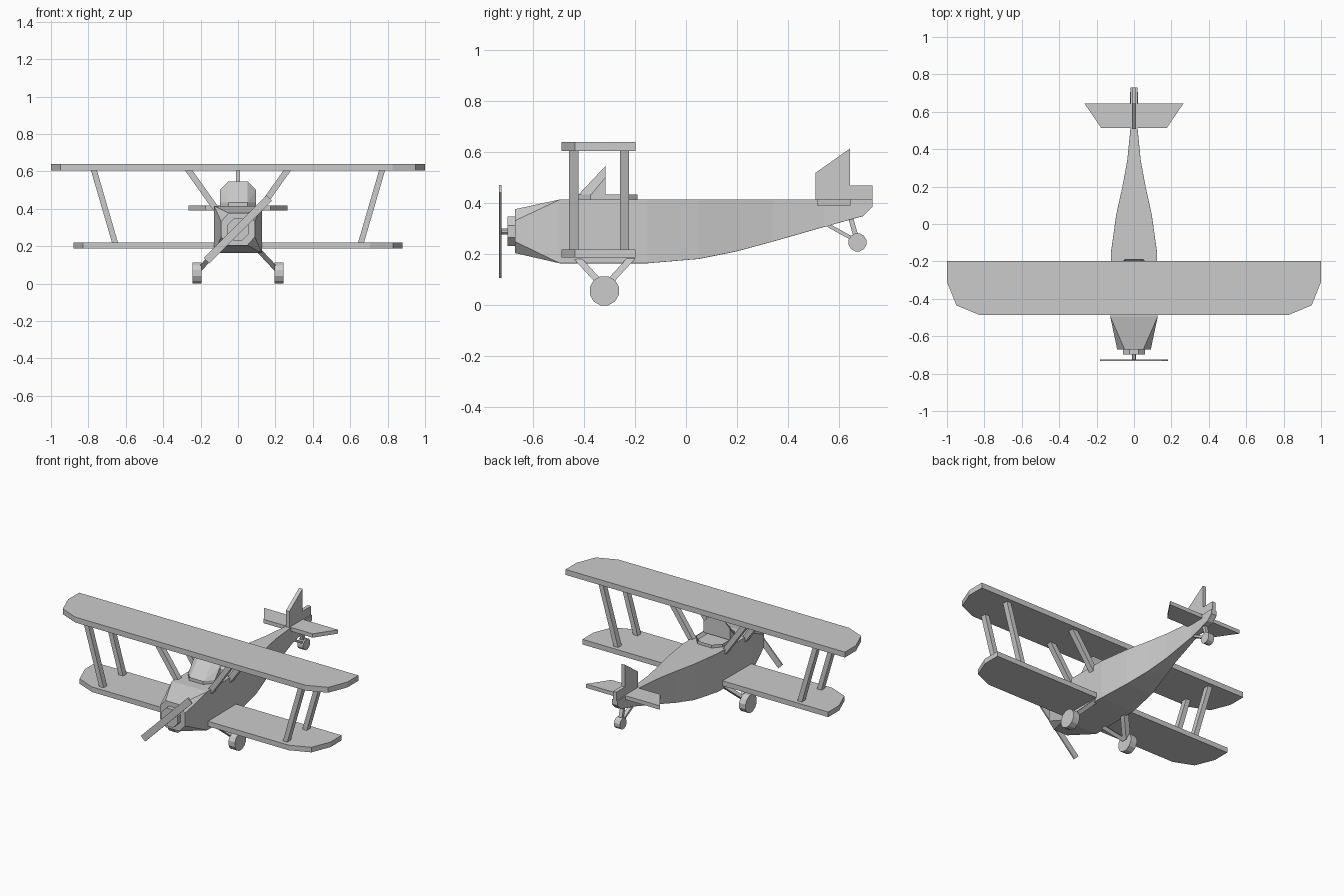
import bpy, bmesh
from math import pi, cos
from mathutils import Vector, Matrix

if "Cube" in bpy.data.objects:
    bpy.data.objects.remove(bpy.data.objects["Cube"])


def finish(bm, name):
    bmesh.ops.recalc_face_normals(bm, faces=bm.faces)
    me = bpy.data.meshes.new(name)
    bm.to_mesh(me)
    bm.free()
    ob = bpy.data.objects.new(name, me)
    bpy.context.collection.objects.link(ob)
    return ob


def loft(name, rings):
    """Closed skin through rings of equal vertex count."""
    bm = bmesh.new()
    vs = [[bm.verts.new(p) for p in r] for r in rings]
    n = len(vs[0])
    for a, b in zip(vs, vs[1:]):
        for i in range(n):
            j = (i + 1) % n
            bm.faces.new((a[i], a[j], b[j], b[i]))
    bm.faces.new(vs[0])
    bm.faces.new(vs[-1][::-1])
    return finish(bm, name)


def plate(name, half, z0, z1):
    """Flat symmetric plate from a right-hand (x, y) outline."""
    pts = half + [(-x, y) for x, y in reversed(half)]
    return loft(name, [[(x, y, z) for x, y in pts] for z in (z0, z1)])


def disc(name, centre, apothem, width, sides, axis):
    bm = bmesh.new()
    r = apothem / cos(pi / sides)
    turn = Matrix.Rotation(pi / 2, 4, 'Y' if axis == 'X' else 'X')
    m = Matrix.Translation(centre) @ turn @ Matrix.Rotation(pi / sides, 4, 'Z')
    bmesh.ops.create_cone(bm, cap_ends=True, segments=sides, radius1=r,
                          radius2=r, depth=width, matrix=m)
    return finish(bm, name)


def strut(name, a, b, wx, wy):
    """Bar whose ends are cut level, wx by wy in plan."""
    corners = [(-wx, -wy), (wx, -wy), (wx, wy), (-wx, wy)]
    return loft(name, [[(p[0] + x / 2, p[1] + y / 2, p[2]) for x, y in corners]
                       for p in (a, b)])


# Fuselage: octagonal nose blending to a tapering box
def section(y, w, zb, zt, cx=0.0, cz=0.0):
    e = 0.0005
    cx, cz = max(cx, e), max(cz, e)
    half = [(w - cx, zt), (w, zt - cz), (w, zb + cz), (w - cx, zb)]
    return [(x, y, z) for x, z in half] + [(-x, y, z) for x, z in reversed(half)]


loft("fuselage", [
    section(-0.67, 0.09, 0.205, 0.377, 0.04, 0.045),
    section(-0.495, 0.127, 0.165, 0.415),
    section(-0.15, 0.123, 0.165, 0.415),
    section(0.05, 0.095, 0.182, 0.415),
    section(0.20, 0.062, 0.212, 0.415),
    section(0.34, 0.036, 0.25, 0.415),
    section(0.54, 0.016, 0.307, 0.415),
    section(0.695, 0.020, 0.35, 0.415),
    section(0.73, 0.020, 0.385, 0.415)])

# Nose, shaft and propeller
disc("nose_hub", (0, -0.682, 0.29), 0.058, 0.034, 8, 'Y')
disc("propeller_shaft", (0, -0.712, 0.29), 0.012, 0.035, 8, 'Y')
bm = bmesh.new()
bmesh.ops.create_cube(bm, size=1, matrix=Matrix.Translation((0, -0.728, 0.29))
                      @ Matrix.Rotation(-pi / 4, 4, 'Y')
                      @ Matrix.Diagonal((0.475, 0.008, 0.042, 1)))
finish(bm, "propeller")

# Wings with clipped front corners
for name, w, z0, z1 in (("upper_wing", 1.0, 0.605, 0.64),
                        ("lower_wing", 0.88, 0.187, 0.22)):
    plate(name, [(w - 0.175, -0.487), (w - 0.05, -0.435), (w, -0.31),
                 (w, -0.197)], z0, z1)

# Tail surfaces
plate("tailplane", [(0.175, 0.513), (0.265, 0.645)], 0.392, 0.417)
fin = [(0.508, 0.39), (0.508, 0.52), (0.643, 0.615), (0.643, 0.47),
       (0.73, 0.47), (0.73, 0.39)]
loft("fin_and_rudder", [[(x, y, z) for y, z in fin] for x in (-0.012, 0.012)])

# Cockpit rim with recessed floor
rim = plate("cockpit_rim", [(0.05, -0.428), (0.095, -0.375), (0.095, -0.24),
                            (0.05, -0.19)], 0.405, 0.435)
bm = bmesh.new()
bm.from_mesh(rim.data)
top = max(bm.faces, key=lambda f: f.calc_center_median().z)
bmesh.ops.inset_region(bm, faces=[top], thickness=0.014)
bmesh.ops.translate(bm, verts=top.verts, vec=(0, 0, -0.018))
bm.to_mesh(rim.data)
bm.free()

# Windshield: faceted front sloping up to a flat back
bm = bmesh.new()
for s in (-1, 1):
    for p in ((0.05, -0.425, 0.43), (0.095, -0.375, 0.43), (0.095, -0.315, 0.43),
              (0.095, -0.315, 0.503), (0.05, -0.315, 0.547)):
        bm.verts.new((s * p[0], p[1], p[2]))
bmesh.ops.convex_hull(bm, input=bm.verts)
bmesh.ops.dissolve_limit(bm, angle_limit=0.03, verts=bm.verts, edges=bm.edges)
finish(bm, "windshield")

# Wing struts, landing legs and wheels on both sides
for s, side in ((-1, "left"), (1, "right")):
    for y, end in ((-0.44, "front"), (-0.241, "rear")):
        strut(f"{side}_{end}_wing_strut", (s * 0.655, y, 0.21),
              (s * 0.773, y, 0.615), 0.032, 0.036)
        strut(f"{side}_{end}_cabane_strut", (s * 0.10, y, 0.375),
              (s * 0.27, y, 0.615), 0.04, 0.036)
    for y, end in ((-0.435, "front"), (-0.205, "rear")):
        strut(f"{side}_{end}_landing_leg", (s * 0.212, -0.32, 0.07),
              (s * 0.095, y, 0.195), 0.036, 0.034)
    disc(f"{side}_wheel", (s * 0.219, -0.32, 0.057), 0.057, 0.046, 12, 'X')

# Tail wheel and its braces
disc("tail_wheel", (0, 0.672, 0.247), 0.035, 0.042, 12, 'X')
strut("tail_brace_front", (0, 0.66, 0.257), (0, 0.55, 0.318), 0.024, 0.03)
strut("tail_brace_rear", (0, 0.67, 0.255), (0, 0.645, 0.345), 0.024, 0.02)
